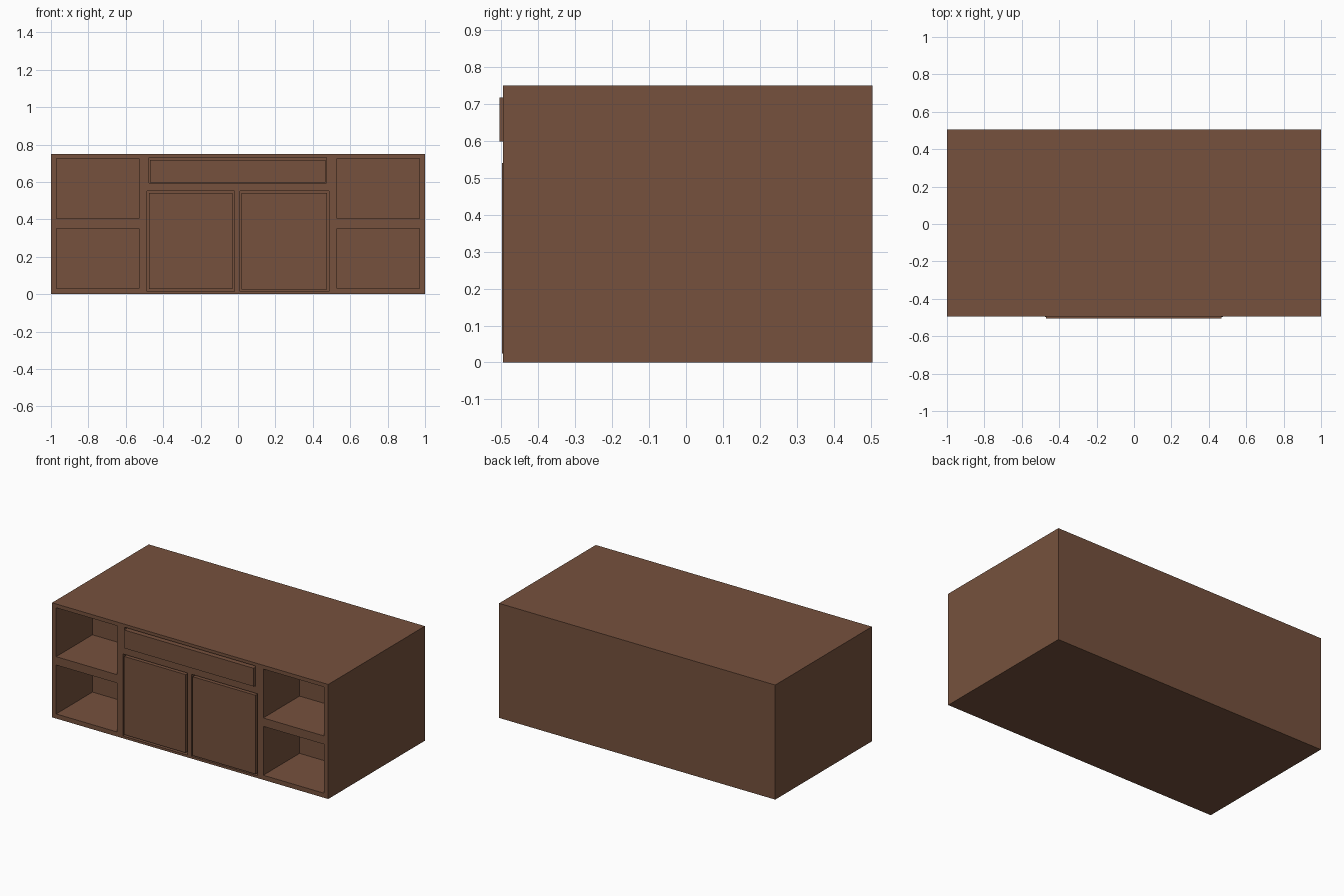
import bpy, bmesh
from mathutils import Matrix, Vector

if "Cube" in bpy.data.objects:
    bpy.data.objects.remove(bpy.data.objects["Cube"])

FRONT, BACK = -0.495, 0.505

wood = bpy.data.materials.new("brown_wood")
wood.diffuse_color = (0.18, 0.083, 0.047, 1)
wood.use_nodes = True
wood.node_tree.nodes["Principled BSDF"].inputs["Base Color"].default_value = wood.diffuse_color


def boxes(name, spans):
    """One object made of boxes given as (x0, x1, y0, y1, z0, z1)."""
    bm = bmesh.new()
    for x0, x1, y0, y1, z0, z1 in spans:
        centre = Vector((x0 + x1, y0 + y1, z0 + z1)) / 2
        size = (x1 - x0, y1 - y0, z1 - z0, 1)
        bmesh.ops.create_cube(bm, size=1, matrix=Matrix.Translation(centre) @ Matrix.Diagonal(size))
    mesh = bpy.data.meshes.new(name)
    bm.to_mesh(mesh)
    bm.free()
    mesh.materials.append(wood)
    obj = bpy.data.objects.new(name, mesh)
    bpy.context.collection.objects.link(obj)
    return obj


# Solid cabinet block
cabinet = boxes("cabinet_body", [(-1, 1, FRONT, BACK, 0, 0.75)])

# Open shelf cubbies on both sides, shallow recesses for doors and drawer
OUT = FRONT - 0.1
CUBBY, RECESS = FRONT + 0.375, FRONT + 0.05
holes = [(x, x + 0.44, OUT, CUBBY, z, z + 0.32)
         for x in (-0.97, 0.53) for z in (0.03, 0.405)]
holes += [(-0.487, -0.02, OUT, RECESS, 0.015, 0.552),
          (0.01, 0.487, OUT, RECESS, 0.015, 0.552),
          (-0.475, 0.472, OUT, RECESS, 0.595, 0.73)]
cutter = boxes("opening_cutter", holes)
cutter.hide_render = True

cut = cabinet.modifiers.new("openings", 'BOOLEAN')
cut.operation = 'DIFFERENCE'
cut.solver = 'EXACT'
cut.object = cutter
bpy.context.view_layer.objects.active = cabinet
bpy.ops.object.modifier_apply(modifier=cut.name)
bpy.data.objects.remove(cutter)

# Door panels, nearly flush with the frame
boxes("left_door", [(-0.476, -0.03, FRONT - 0.003, RECESS, 0.028, 0.54)])
boxes("right_door", [(0.02, 0.475, FRONT - 0.003, RECESS, 0.024, 0.54)])

# Drawer front, standing slightly proud
boxes("drawer_front", [(-0.47, 0.467, FRONT - 0.01, RECESS, 0.598, 0.717)])
